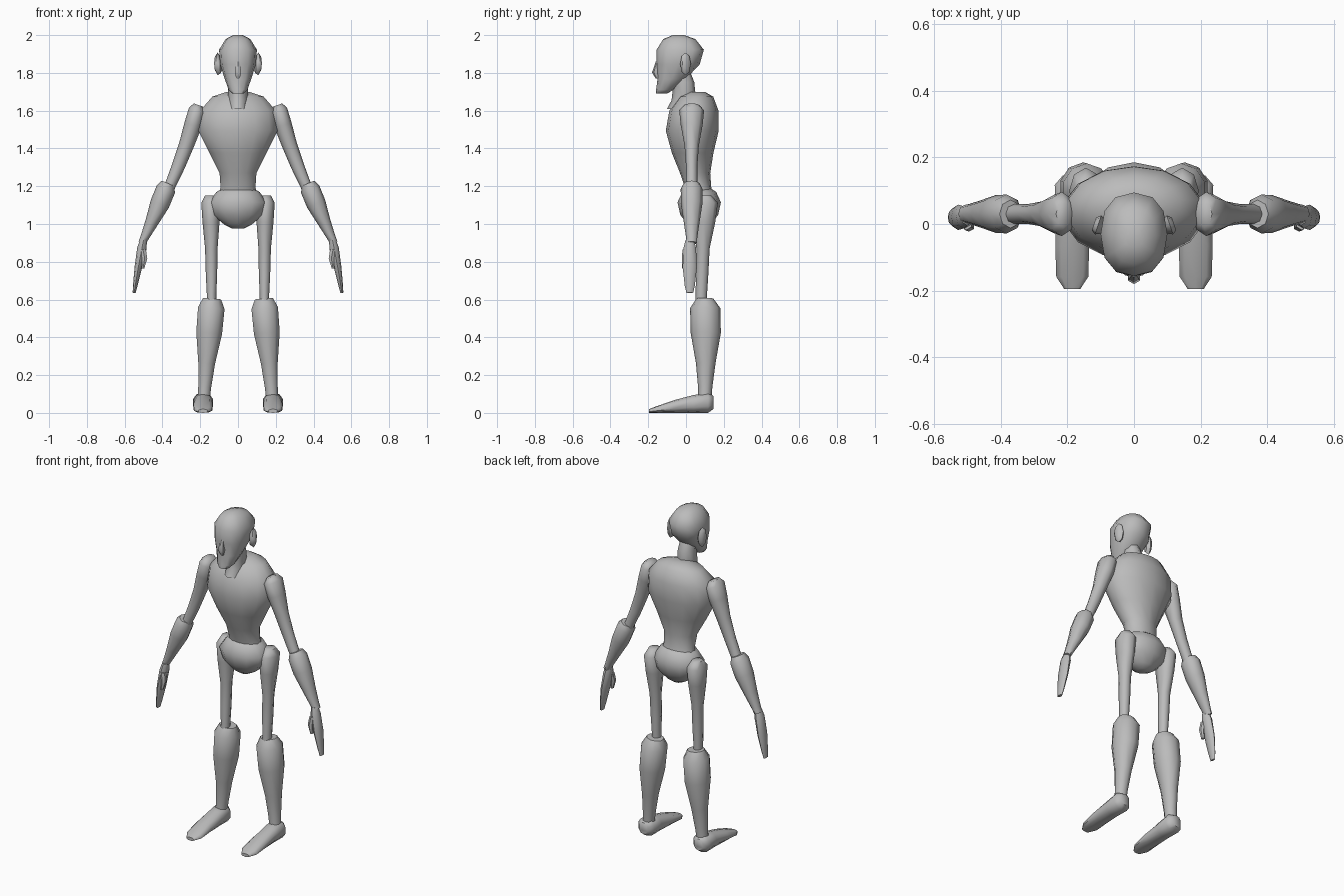
import bpy
import bmesh
import math
from mathutils import Vector

default = bpy.data.objects.get("Cube")
if default:
    bpy.data.objects.remove(default, do_unlink=True)

# One plain grey clay for everything
clay = bpy.data.materials.new("grey clay")
clay.use_nodes = True
grey = (0.5, 0.5, 0.5, 1)
clay.diffuse_color = grey
clay.node_tree.nodes["Principled BSDF"].inputs["Base Color"].default_value = grey

DEPTH_AXIS = Vector((0, 1, 0))
HEIGHT_AXIS = Vector((0, 0, 1))


def signed_power(value, power):
    """Powers under one make an ellipse boxier."""
    return math.copysign(abs(value) ** power, value)


def make_part(name, path, widths, depths, across=DEPTH_AXIS, sides=10, side=1, boxy=1):
    """Skin elliptical rings along a bent axis; rings crowd towards both ends."""
    start, middle, end = (Vector(point) for point in path)
    wide_axis = across.cross(end - start).normalized()
    last_ring = len(widths) - 1
    bm = bmesh.new()
    loops = []
    for ring, (width, depth) in enumerate(zip(widths, depths)):
        t = (1 - math.cos(math.pi * ring / last_ring)) / 2
        centre = start.lerp(middle, t).lerp(middle.lerp(end, t), t)
        loop = []
        for corner in range(sides):
            angle = math.tau * corner / sides
            point = (centre
                     + wide_axis * width * signed_power(math.sin(angle), boxy)
                     + across * depth * signed_power(math.cos(angle), boxy))
            point.x *= side
            loop.append(bm.verts.new(point))
        loops.append(loop)

    # Walls between neighbouring rings, then the two end caps
    for lower, upper in zip(loops, loops[1:]):
        for i in range(sides):
            j = (i + 1) % sides
            bm.faces.new((lower[i], lower[j], upper[j], upper[i]))
    bm.faces.new(loops[0])
    bm.faces.new(loops[-1])
    bmesh.ops.recalc_face_normals(bm, faces=bm.faces)

    mesh = bpy.data.meshes.new(name)
    bm.to_mesh(mesh)
    bm.free()
    mesh.materials.append(clay)
    part = bpy.data.objects.new(name, mesh)
    bpy.context.collection.objects.link(part)
    bpy.ops.object.select_all(action="DESELECT")
    part.select_set(True)
    bpy.context.view_layer.objects.active = part
    bpy.ops.object.shade_smooth_by_angle(angle=math.radians(55))


def make_pair(name, path, widths, depths, **options):
    """Build the same part on both sides of the body."""
    for label, side in (("left", 1), ("right", -1)):
        make_part(f"{label}_{name}", path, widths, depths, side=side, **options)


# Head from chin to crown, with nose and ears
make_part("head",
          path=[(0, -.13, 1.69), (0, 0, 1.845), (0, -.04, 2)],
          widths=[.03, .05, .07, .095, .1, .065, .025],
          depths=[.03, .045, .075, .115, .125, .085, .03],
          sides=12, boxy=.85)
make_part("nose",
          path=[(0, -.15, 1.86), (0, -.17, 1.79), (0, -.15, 1.77)],
          widths=[.01, .02, .01],
          depths=[.01, .02, .01],
          sides=6)
make_pair("ear",
          path=[(.09, -.01, 1.84), (.11, 0, 1.85), (.12, 0, 1.85)],
          widths=[.02, .03, .02],
          depths=[.04, .06, .04],
          across=HEIGHT_AXIS, sides=8)

# Neck flaring into the collar
make_part("neck",
          path=[(0, -.03, 1.8), (0, .02, 1.7), (0, -.03, 1.61)],
          widths=[.045, .05, .055, .045],
          depths=[.055, .055, .065, .07],
          sides=8)

# Ribcage tapering to the waist, then the pelvis
make_part("torso",
          path=[(0, .06, 1.7), (0, 0, 1.435), (0, .07, 1.17)],
          widths=[.06, .14, .205, .215, .155, .1, .095, .1],
          depths=[.04, .09, .13, .14, .11, .08, .07, .07],
          sides=14)
make_part("pelvis",
          path=[(0, .07, 1.19), (0, .07, 1.08), (0, .07, .975)],
          widths=[.08, .115, .155, .135, .07, .03],
          depths=[.06, .09, .115, .1, .06, .03],
          sides=12)

# Legs
make_pair("thigh",
          path=[(.145, .1, 1.15), (.14, .09, .87), (.14, .08, .59)],
          widths=[.03, .05, .045, .033, .03, .025, .025],
          depths=[.035, .07, .06, .035, .033, .03, .03],
          sides=8)
make_pair("calf",
          path=[(.137, .1, .605), (.16, .11, .34), (.18, .1, .09)],
          widths=[.05, .074, .072, .047, .036, .034],
          depths=[.045, .08, .08, .052, .038, .036])
make_pair("foot",
          path=[(.185, .145, .055), (.185, 0, .05), (.185, -.195, .01)],
          widths=[.03, .055, .05, .053, .05, .025],
          depths=[.035, .053, .047, .033, .017, .01],
          across=HEIGHT_AXIS, boxy=.85)

# Arms
make_pair("upper_arm",
          path=[(.21, .03, 1.63), (.26, .03, 1.42), (.366, .03, 1.19)],
          widths=[.025, .045, .047, .04, .035, .03, .03],
          depths=[.04, .066, .058, .038, .03, .03, .03],
          sides=8)
make_pair("forearm",
          path=[(.37, .03, 1.215), (.43, .03, 1.06), (.508, .03, .9)],
          widths=[.036, .052, .052, .035, .023, .02],
          depths=[.042, .058, .057, .042, .03, .027],
          sides=8)

# Mitten hands with separate thumbs
make_pair("hand",
          path=[(.5, .02, .915), (.53, .02, .77), (.55, .02, .635)],
          widths=[.018, .025, .02, .012, .008],
          depths=[.023, .033, .038, .027, .018],
          sides=8)
make_pair("thumb",
          path=[(.503, 0, .865), (.485, -.01, .82), (.503, -.01, .765)],
          widths=[.018, .016, .008],
          depths=[.018, .015, .01],
          sides=6)
